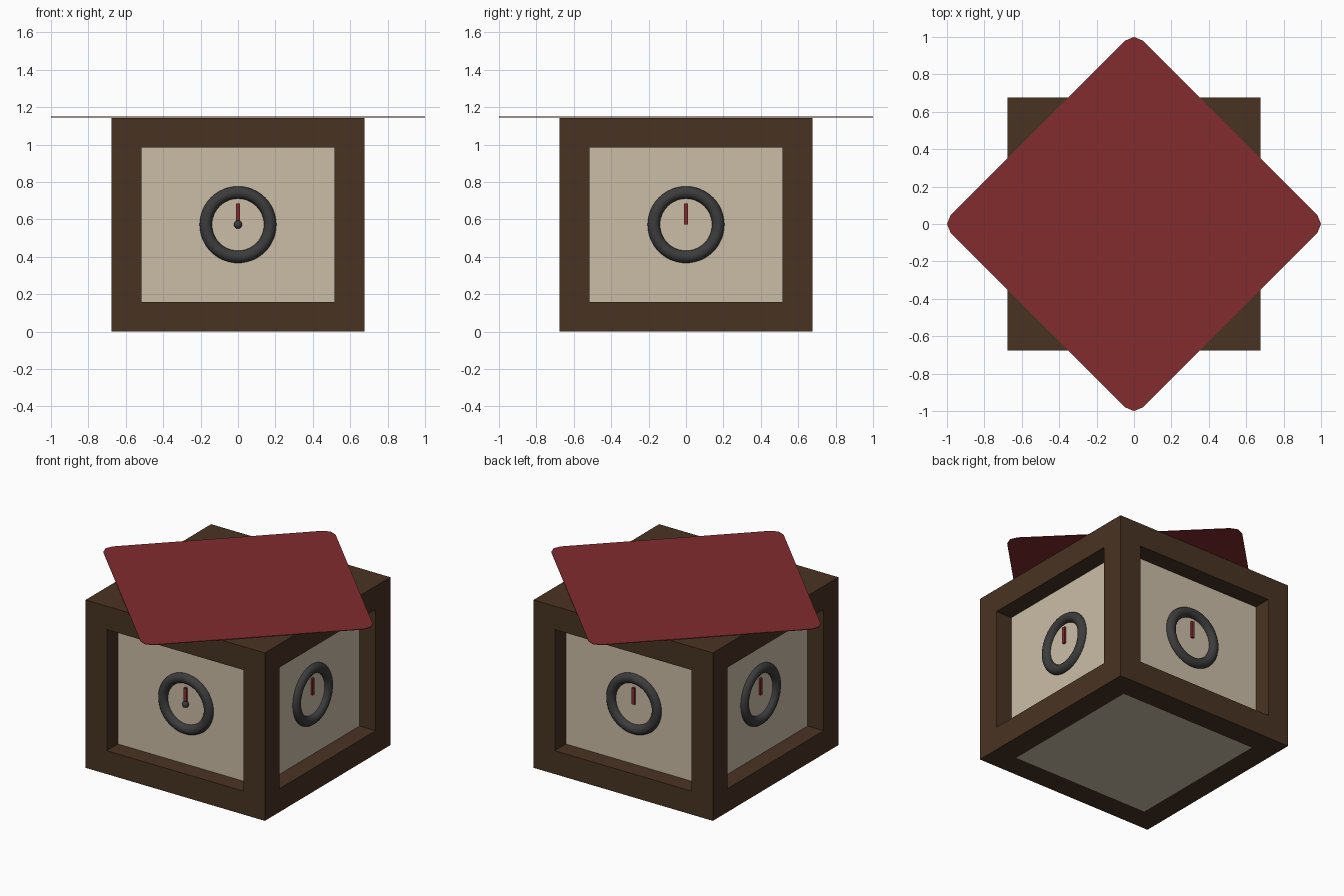
import bpy, bmesh, math
from mathutils import Matrix, Vector

if "Cube" in bpy.data.objects:
    bpy.data.objects.remove(bpy.data.objects["Cube"])

H, W, INSET, DEPTH = 1.143, 0.675, 0.225, 0.12
MID = H / 2


def mat(name, rgb):
    m = bpy.data.materials.new(name)
    m.diffuse_color = (*rgb, 1)
    m.use_nodes = True
    m.node_tree.nodes["Principled BSDF"].inputs["Base Color"].default_value = m.diffuse_color
    return m


wood = mat("dark_wood", (0.066, 0.033, 0.016))
cream = mat("cream_panel", (0.60, 0.51, 0.39))
red = mat("red", (0.225, 0.025, 0.027))
rubber = mat("dark_grey", (0.045, 0.045, 0.047))


def finish(bm, name, mats):
    me = bpy.data.meshes.new(name)
    bm.to_mesh(me)
    bm.free()
    for m in mats:
        me.materials.append(m)
    ob = bpy.data.objects.new(name, me)
    bpy.context.collection.objects.link(ob)
    return ob


# Box body: every side inset to a frame, the side panels pushed inwards
bm = bmesh.new()
bmesh.ops.create_cube(bm, size=1, matrix=Matrix.Translation((0, 0, MID))
                      @ Matrix.Diagonal((2 * W, 2 * W, H, 1)))
bm.normal_update()
for f in [f for f in bm.faces if f.normal.z < 0.5]:
    n = f.normal.copy()
    bmesh.ops.inset_individual(bm, faces=[f], thickness=INSET)
    f.material_index = 1
    if abs(n.z) < 0.5:
        new = bmesh.ops.extrude_discrete_faces(bm, faces=[f])["faces"][0]
        bmesh.ops.translate(bm, verts=new.verts[:], vec=-n * DEPTH)
        for e in new.edges:
            for g in e.link_faces:
                g.material_index = 1 if g is new else 0
bmesh.ops.recalc_face_normals(bm, faces=bm.faces[:])
finish(bm, "box_body", [wood, cream])

# Cloth on top: thin square turned 45 degrees with rounded corners
bm = bmesh.new()
r = 0.07
pts = []
for k in range(4):
    a = k * math.pi / 2
    for d in (-math.pi / 4, 0, math.pi / 4):
        pts.append(((1 - r) * math.cos(a) + r * math.cos(a + d),
                    (1 - r) * math.sin(a) + r * math.sin(a + d), H + 0.002))
face = bm.faces.new([bm.verts.new(p) for p in pts])
ext = bmesh.ops.extrude_face_region(bm, geom=[face], use_keep_orig=True)
bmesh.ops.translate(bm, vec=(0, 0, 0.004),
                    verts=[v for v in ext["geom"] if isinstance(v, bmesh.types.BMVert)])
bmesh.ops.recalc_face_normals(bm, faces=bm.faces[:])
finish(bm, "top_cloth", [red])

# Dial ring and hand on each of the four panels
for k, side in enumerate(("front", "right", "back", "left")):
    a = k * math.pi / 2
    pos = Matrix.Rotation(a, 4, 'Z') @ Vector((0, -(W - DEPTH), MID))
    bpy.ops.mesh.primitive_torus_add(major_radius=0.172, minor_radius=0.033,
                                     major_segments=48, minor_segments=16,
                                     location=pos, rotation=(math.pi / 2, 0, a))
    ring = bpy.context.object
    ring.name = side + "_dial_ring"
    ring.data.materials.append(rubber)
    bpy.ops.object.shade_smooth()
    bm = bmesh.new()
    bmesh.ops.create_cube(bm, size=1, matrix=Matrix.Rotation(a, 4, 'Z')
                          @ Matrix.Translation((0, -(W - DEPTH), MID + 0.056))
                          @ Matrix.Diagonal((0.02, 0.03, 0.112, 1)))
    finish(bm, side + "_dial_hand", [red])

# Small knob on the front dial
bpy.ops.mesh.primitive_uv_sphere_add(segments=16, ring_count=10, radius=0.022,
                                     location=(0, -(W - DEPTH + 0.01), MID))
knob = bpy.context.object
knob.name = "front_dial_knob"
knob.data.materials.append(rubber)
bpy.ops.object.shade_smooth()
